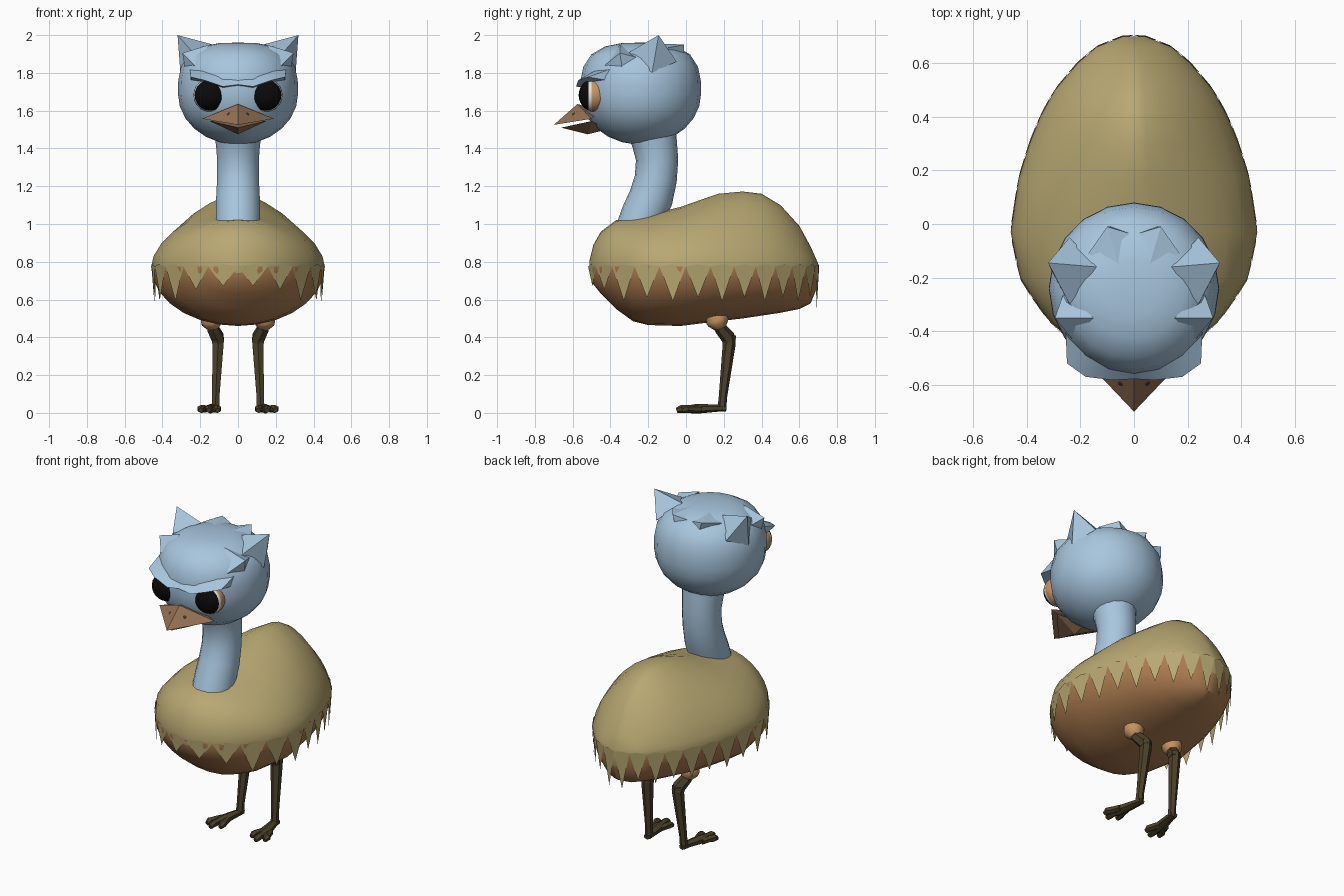
import bpy, bmesh, math
from mathutils import Vector

if "Cube" in bpy.data.objects:
    bpy.data.objects.remove(bpy.data.objects["Cube"])


def mat(name, r, g, b):
    m = bpy.data.materials.new(name)
    m.diffuse_color = [((c / 255 + 0.055) / 1.055) ** 2.4 if c > 10 else c / 3295 for c in (r, g, b)] + [1]
    m.use_nodes = True
    m.node_tree.nodes["Principled BSDF"].inputs["Base Color"].default_value = m.diffuse_color
    return m


BLUE = mat("pale_blue", 168, 198, 222)
TAN = mat("feather_tan", 184, 168, 114)
BROWN = mat("belly_brown", 172, 124, 80)
CUFF = mat("cuff_orange", 196, 148, 98)
LEG = mat("leg_dark", 76, 65, 42)
BEAK = mat("beak_brown", 148, 113, 84)
BLACK = mat("eye_black", 10, 10, 10)
WHITE = mat("eye_white", 232, 230, 225)
NOSTRIL = mat("nostril_dark", 72, 50, 36)


def make(name, verts, faces, mats, rule=None, angle=40, mirror=False, fix=True):
    me = bpy.data.meshes.new(name)
    me.from_pydata([tuple(v) for v in verts], [], faces)
    for m in mats:
        me.materials.append(m)
    if rule:
        for p in me.polygons:
            p.material_index = rule(p)
    if fix:
        bm = bmesh.new()
        bm.from_mesh(me)
        bmesh.ops.recalc_face_normals(bm, faces=bm.faces)
        bm.to_mesh(me)
        bm.free()
    ob = bpy.data.objects.new(name, me)
    bpy.context.collection.objects.link(ob)
    bpy.ops.object.select_all(action='DESELECT')
    ob.select_set(True)
    bpy.context.view_layer.objects.active = ob
    if angle:
        bpy.ops.object.shade_smooth_by_angle(angle=math.radians(angle))
    if mirror:
        ob.modifiers.new("mirror", 'MIRROR')
    return ob


def loft(rings, caps=True):
    """Closed rings joined into a skin."""
    n = len(rings[0])
    verts = [v for r in rings for v in r]
    faces = [(i * n + k, i * n + (k + 1) % n, (i + 1) * n + (k + 1) % n, (i + 1) * n + k)
             for i in range(len(rings) - 1) for k in range(n)]
    if caps:
        faces += [tuple(range(n)), tuple(range(len(verts) - n, len(verts)))]
    return verts, faces


def tube(path, radii, n, flat=1.0):
    """Rings following a path; flat squashes the second axis."""
    pts = [Vector(p) for p in path]
    rings = []
    for i, p in enumerate(pts):
        d = (pts[min(i + 1, len(pts) - 1)] - pts[max(i - 1, 0)]).normalized()
        u = Vector((1, 0, 0))
        u = (u - d * u.dot(d)).normalized()
        v = d.cross(u)
        rings.append([p + radii[i] * (u * math.cos(a) + v * flat * math.sin(a))
                      for a in (2 * math.pi * (k + 0.5) / n for k in range(n))])
    return loft(rings)


def sphere(center, radii, segs, rows, power=2):
    """Ellipsoid with its upper half squared off by power."""
    rings = []
    for j in range(rows + 1):
        t = math.pi * (0.02 + 0.96 * j / rows)
        r, c = math.sin(t), -math.cos(t)
        k = (r ** power + c ** power) ** (-1 / power) if c > 0 else 1
        rings.append([Vector(center) + Vector((radii[0] * r * k * math.cos(a), radii[1] * r * k * math.sin(a),
                                               radii[2] * c * k))
                      for a in (2 * math.pi * i / segs for i in range(segs))])
    return loft(rings)


# Body: stations of y, half width, top, bottom
ST = [(-.51, .04, .81, .74), (-.49, .12, .89, .68), (-.45, .21, .96, .63), (-.37, .31, 1.02, .55),
      (-.28, .375, 1.035, .485), (-.2, .425, 1.05, .465), (-.03, .46, 1.09, .46), (.17, .43, 1.16, .485),
      (.3, .39, 1.172, .50), (.4, .35, 1.16, .515), (.5, .295, 1.10, .53), (.6, .21, .99, .55),
      (.66, .14, .88, .58), (.70, .04, .79, .68)]
MID, N = .775, 28
rings = []
for y, w, top, bot in ST:
    p = 1.95 - 0.5 * min(1, max(0, (y + .3) / .6))
    ring = []
    for k in range(N):
        a = 2 * math.pi * k / N
        c, s = math.cos(a), math.sin(a)
        e = 2 / p if k < N // 2 else 1
        h = top - MID if s > 0 else MID - bot
        ring.append((math.copysign(abs(c) ** e, c) * w, y, MID + math.copysign(abs(s) ** e, s) * h))
    rings.append(ring)
v, f = loft(rings)
make("body", v, f, [TAN, BROWN], lambda p: 1 if p.index < N * (len(ST) - 1) and p.index % N >= N // 2 else 0)

# Feather hem: pointed flaps hanging from the widest line of the body
OUT = [Vector((0, -.515))] + [Vector((s[1], s[0])) for s in ST] + [Vector((0, .705))]
LEN = sum((b - a).length for a, b in zip(OUT, OUT[1:]))


def outline(u):
    d = LEN * (1.3 * u - 0.3 * u * u)
    for a, b in zip(OUT, OUT[1:]):
        seg = (b - a).length
        if d <= seg:
            return a.lerp(b, d / seg) * 1.006
        d -= seg
    return OUT[-1]


TEETH = 13
v, f = [], []
for side in (-1, 1):
    for i in range(TEETH):
        l, m, r = (outline((i + o) / TEETH) for o in (0, .5, 1))
        u = (i + .5) / TEETH
        tip_z = .69 - .1 * min(1, u / .2) + (.02 if i % 2 else 0) - (.04 if i >= TEETH - 1 else 0)
        b = len(v)
        v += [(side * l.x, l.y, MID), (side * m.x, m.y, MID + .012), (side * r.x, r.y, MID),
              (side * m.x * .975, m.y * .985, tip_z)]
        f.append((b, b + 3, b + 2, b + 1) if side > 0 else (b, b + 1, b + 2, b + 3))
make("feather_hem", v, [tuple(reversed(q)) for q in f], [TAN], angle=0, fix=False)

# Neck
neck = [(-.25, .98, .118), (-.225, 1.05, .118), (-.185, 1.14, .117), (-.16, 1.24, .112),
        (-.153, 1.34, .112), (-.165, 1.42, .118), (-.18, 1.5, .13)]
make("neck", *tube([(0, y, z) for y, z, r in neck], [q[2] for q in neck], 18), [BLUE])

# Head
make("head", *sphere((0, -.24, 1.69), (.318, .32, .27), 20, 12, 3), [BLUE])


# Tufts on the head: pointed pyramids, tip first
def spike(name, tip, base):
    n = len(base)
    make(name, [tip] + base, [(0, i + 1, (i + 1) % n + 1) for i in range(n)] + [tuple(range(1, n + 1))],
         [BLUE], angle=0, mirror=True)


spike("ear_tuft", (.32, -.145, 2.0), [(.24, -.05, 1.86), (.305, -.18, 1.80), (.24, -.30, 1.91), (.14, -.16, 1.952)])
spike("side_tuft", (.295, -.35, 1.905), [(.26, -.25, 1.88), (.27, -.33, 1.77), (.23, -.43, 1.84), (.15, -.35, 1.95)])
spike("crest_tuft", (.10, -.01, 1.95), [(.17, -.11, 1.93), (.07, -.01, 1.85), (0, -.04, 1.925), (.05, -.18, 1.957)])

# Brow ridge
brow = [[(0, -.535, 1.785), (0, -.578, 1.738), (0, -.5, 1.715)],
        [(.08, -.525, 1.785), (.08, -.582, 1.728), (.08, -.48, 1.71)],
        [(.18, -.475, 1.815), (.18, -.57, 1.762), (.18, -.44, 1.745)],
        [(.255, -.40, 1.82), (.25, -.52, 1.778), (.25, -.38, 1.755)]]
make("brow", *loft(brow), [BLUE], angle=25, mirror=True)


# Eyes: black front, white band, warm rim behind
def eye_rule(p):
    return 0 if p.center.y < -.517 else 1 if p.center.y < -.493 else 2


v, f = sphere((0, 0, 0), (.088, .088, .083), 20, 16)
v = [(q.x + .148, -.485 + q.z, 1.682 + q.y) for q in v]
make("eye", v, f, [BLACK, WHITE, CUFF], eye_rule, mirror=True)

# Beak: upper and lower halves
upper = [(0, -.575, 1.635), (0, -.70, 1.525), (.19, -.50, 1.557), (-.19, -.50, 1.557), (0, -.45, 1.6)]
make("upper_beak", upper, [(0, 1, 2), (0, 3, 1), (1, 3, 2), (0, 2, 4), (0, 4, 3), (2, 3, 4)], [BEAK], angle=0)
lower = [(0, -.66, 1.51), (.15, -.5, 1.545), (-.15, -.5, 1.545), (0, -.52, 1.475), (0, -.42, 1.5)]
make("lower_beak", lower, [(0, 1, 2), (0, 3, 1), (0, 2, 3), (1, 3, 4), (2, 4, 3), (1, 4, 2)], [BEAK], angle=0)

# Nostrils: thin plates lying on the upper beak
a, b, c = (Vector(q) for q in upper[:3])
nrm = (b - a).cross(c - a).normalized()
nrm = nrm if nrm.y < 0 else -nrm
e1 = (b - a).normalized()
e2 = nrm.cross(e1)
mid = a * .43 + b * .31 + c * .26 + nrm * .003
make("nostril", [mid + .011 * (e1 * math.cos(t) + e2 * math.sin(t)) for t in (math.pi * k / 4 for k in range(8))]
     + [mid + nrm * .002], [(k, (k + 1) % 8, 8) for k in range(8)], [NOSTRIL], angle=0, mirror=True)

# Legs
make("thigh_cuff", *tube([(.14, .15, .53), (.14, .165, .492), (.138, .172, .475), (.134, .18, .45)],
                         [.05, .06, .056, .034], 10), [CUFF], mirror=True)
make("thigh", *tube([(.14, .165, .49), (.132, .185, .445), (.108, .222, .40), (.105, .23, .375)],
                    [.034, .034, .038, .036], 6), [LEG], angle=20, mirror=True)
make("shin", *tube([(.105, .23, .41), (.106, .228, .36), (.118, .195, .08), (.12, .19, .02)],
                   [.034, .034, .022, .024], 6), [LEG], angle=20, mirror=True)

# Feet: a palm and three toes
make("foot_palm", *tube([(.12, .212, .022), (.124, .17, .025), (.145, .06, .022), (.15, .02, .02)],
                        [.022, .026, .036, .03], 6, .72), [LEG], angle=20, mirror=True)
for name, x0, x1, y1 in (("inner_toe", .125, .108, -.02), ("middle_toe", .148, .155, -.05), ("outer_toe", .168, .197, -.02)):
    make(name, *tube([(x0, .08, .02), ((x0 + x1) / 2, .03, .022), (x1, y1 + .025, .021), (x1, y1, .013)],
                     [.018, .021, .021, .014], 6), [LEG], angle=20, mirror=True)
